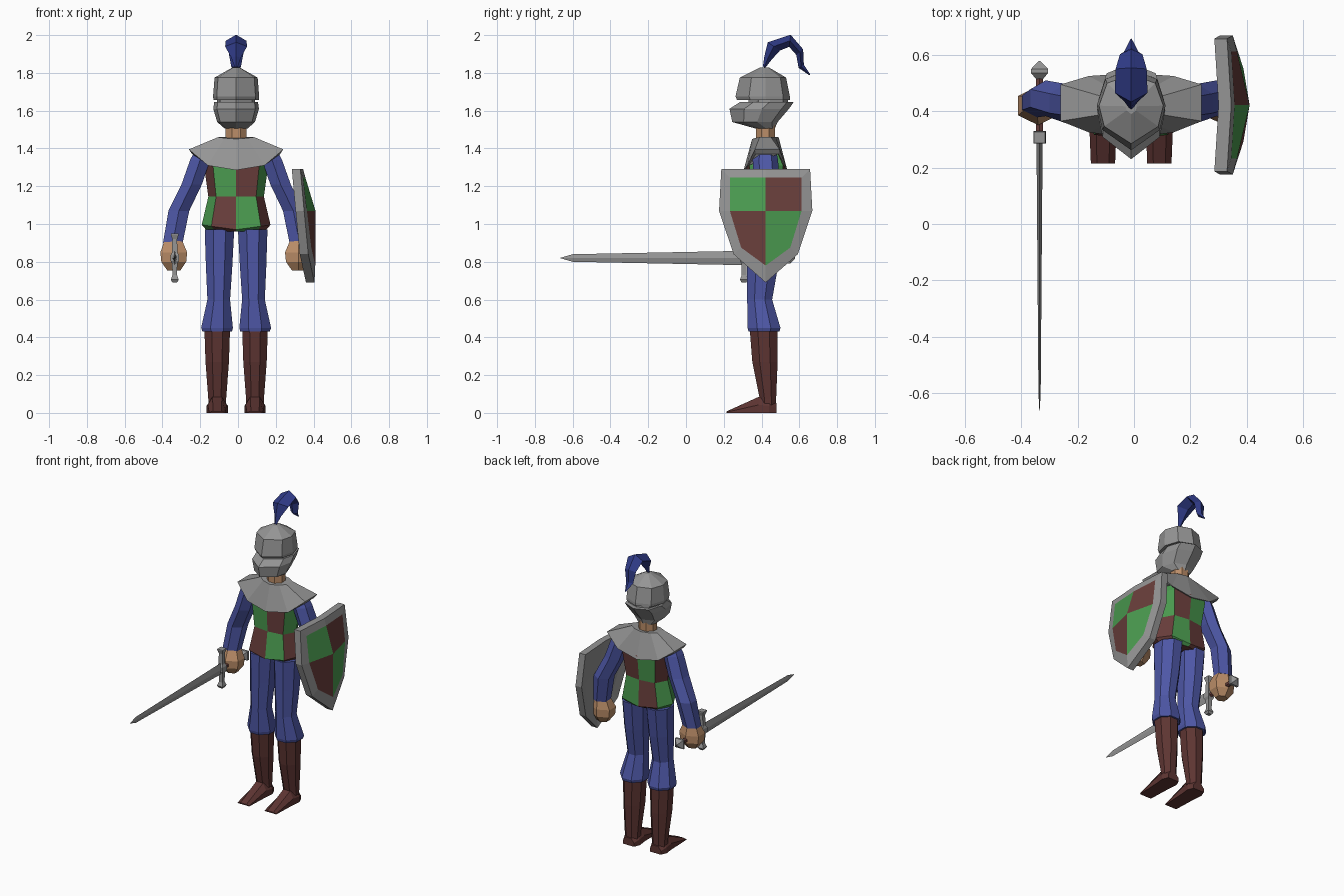
import bpy, bmesh
from math import cos, sin, pi

if "Cube" in bpy.data.objects:
    bpy.data.objects.remove(bpy.data.objects["Cube"])

CX, CY = -0.01, 0.42   # body axis


def material(name, rgb):
    m = bpy.data.materials.new(name)
    m.diffuse_color = (*rgb, 1)
    m.use_nodes = True
    m.node_tree.nodes["Principled BSDF"].inputs["Base Color"].default_value = m.diffuse_color
    return m


GREY = material("steel", (0.3, 0.3, 0.3))
BLUE = material("blue_cloth", (0.075, 0.095, 0.38))
PLUME = material("plume_blue", (0.03, 0.045, 0.25))
GREEN = material("green_cloth", (0.07, 0.33, 0.08))
MAROON = material("maroon_cloth", (0.14, 0.048, 0.044))
BOOT = material("leather", (0.11, 0.035, 0.032))
SKIN = material("skin", (0.5, 0.27, 0.14))


def build(name, verts, faces, mats=(), index=None):
    me = bpy.data.meshes.new(name)
    me.from_pydata(verts, [], faces)
    for m in mats:
        me.materials.append(m)
    if index:
        for p, i in zip(me.polygons, index):
            p.material_index = i
    bm = bmesh.new()
    bm.from_mesh(me)
    bmesh.ops.recalc_face_normals(bm, faces=bm.faces)
    bm.to_mesh(me)
    bm.free()
    ob = bpy.data.objects.new(name, me)
    bpy.context.collection.objects.link(ob)
    return ob


def loft(name, rings, mats=(), color=None, caps=True):
    n = len(rings[0])
    verts = [p for r in rings for p in r]
    faces, index = [], []
    for k in range(len(rings) - 1):
        for i in range(n):
            j = (i + 1) % n
            faces.append((k*n + i, k*n + j, k*n + n + j, k*n + n + i))
            index.append(color(k, i) if color else 0)
    if caps:
        faces += [tuple(range(n)), tuple(range(len(verts) - n, len(verts)))]
        index += [0, 0]
    return build(name, verts, faces, mats, index)


def ring(x, y, z, rx, ry, n=8):
    # flat-sided ring whose extents are exactly rx, ry
    f = 1 / cos(pi / n)
    return [(x + f*rx*cos(2*pi*(i + .5)/n), y + f*ry*sin(2*pi*(i + .5)/n), z) for i in range(n)]


def section(shape, w, yf, yb, z):
    # symmetric ring from a half outline, running front (-1) to back (1)
    m, h = (yf + yb)/2, (yb - yf)/2
    half = [(x*w, m + y*h) for x, y in shape]
    return [(CX + x, y, z) for x, y in half] + [(CX - x, y, z) for x, y in half[-2:0:-1]]


# Legs, boots, arms and hands, mirrored
for s, side in ((-1, "right"), (1, "left")):
    def limb(part, rows, mat, n=8):
        loft(f"{side}_{part}", [ring(CX + s*o, y, z, rx, ry, n) for o, y, z, rx, ry in rows], [mat])

    limb("leg", [(.088, .415, .97, .078, .095), (.09, .405, .78, .07, .083),
                 (.092, .39, .60, .06, .066), (.101, .413, .45, .084, .087),
                 (.1, .413, .43, .078, .082)], BLUE)
    limb("boot", [(.1, .41, .45, .068, .073), (.1, .418, .27, .062, .067),
                  (.1, .434, .07, .047, .043), (.1, .434, 0, .045, .04)], BOOT)
    foot = [(.215, .008, .043), (.385, .085, .05), (.44, .075, .056), (.48, .05, .04)]
    loft(f"{side}_foot", [[(CX + s*.1 + a*w, y, z) for a, z in
                          ((-1, 0), (1, 0), (1, h*.5), (.5, h), (-.5, h), (-1, h*.5))]
                          for y, h, w in foot], [BOOT])
    limb("arm", [(.17, .42, 1.385, .05, .05), (.19, .42, 1.34, .053, .058),
                 (.235, .428, 1.21, .054, .06), (.303, .446, 1.07, .055, .055),
                 (.335, .43, .90, .052, .045)], BLUE, 6)
    limb("hand", [(.333, .43, .925, .042, .038), (.33, .42, .85, .071, .06),
                  (.33, .42, .80, .066, .058), (.33, .42, .755, .035, .03)], SKIN, 6)

# Chequered tunic
BODY = [(0, -1), (.72, -.85), (1, 0), (.72, .85), (0, 1)]
group = [0, 1, 1, 2, 3, 4, 4, 5]
tunic = [section(BODY, *r) for r in ((.15, .33, .50, .96), (.182, .30, .52, .97), (.147, .325, .51, 1.145),
                                     (.17, .32, .53, 1.31), (.14, .34, .50, 1.37))]
tunic[1] = [(x, y, z + .025*abs(x - CX)/.18) for x, y, z in tunic[1]]
loft("tunic", tunic, [MAROON, GREEN], lambda k, i: (group[i] + (k < 2)) % 2)

# Shoulder cape: half outline (x, y, z) of the collar and the hem
collar = [(0, -.07, 1.45), (.06, -.055, 1.455), (.095, -.03, 1.46),
          (.095, .03, 1.46), (.06, .055, 1.46), (0, .07, 1.46)]
hem = [(0, -.115, 1.285), (.15, -.095, 1.31), (.25, -.055, 1.395),
       (.25, .075, 1.395), (.15, .105, 1.32), (0, .115, 1.29)]
under = [(x*.93, y*.92, z - .025 if x > .2 else z) for x, y, z in hem]


def whole(half):
    return [(CX + x, CY + y, z) for x, y, z in half] + [(CX - x, CY + y, z) for x, y, z in half[-2:0:-1]]


loft("shoulder_cape", [whole(collar), whole(hem), whole(under)], [GREY])

# Neck
loft("neck", [ring(CX, CY, z, .055, .05) for z in (1.42, 1.58)], [SKIN])

# Helmet: skull above the slit, visor below it
HELM = [(0, -1), (.84, -.5), (1, .1), (.75, .75), (0, 1)]
loft("helmet_skull", [section(HELM, *r) for r in
     ((.12, .27, .55, 1.657), (.122, .262, .55, 1.675), (.114, .285, .53, 1.775), (.02, .39, .44, 1.828))], [GREY])
loft("helmet_visor", [section(HELM, *r) for r in
     ((.116, .285, .57, 1.645), (.121, .23, .545, 1.61), (.1, .245, .485, 1.54), (.06, .37, .47, 1.505))], [GREY])
loft("helmet_core", [section(HELM, .1, .33, .54, z) for z in (1.63, 1.67)], [GREY])

# Plume: diamond sections along an arc (y, z, half width, dy, dz)
arc = [(.413, 1.83, .008, .006, -.004), (.435, 1.88, .025, .02, -.008), (.465, 1.94, .058, .032, -.022),
       (.55, 1.97, .055, -.004, -.032), (.602, 1.91, .04, -.018, -.015),
       (.61, 1.835, .026, -.014, -.008), (.655, 1.79, .003, -.003, -.002)]
loft("plume", [[(CX - w, y, z), (CX, y - dy, z - dz), (CX + w, y, z), (CX, y + dy, z + dz)]
               for y, z, w, dy, dz in arc], [PLUME])

# Sword, pointing forward
SX, SZ = -.335, .82


def diamond(y, w, h):
    return [(SX - w, y, SZ), (SX, y, SZ - h), (SX + w, y, SZ), (SX, y, SZ + h)]


def square(y, w):
    return [(SX + a*w, y, SZ + b*w) for a, b in ((-1, -1), (1, -1), (1, 1), (-1, 1))]


loft("sword_blade", [diamond(.31, .011, .038), diamond(-.6, .004, .02), diamond(-.665, .0005, .001)], [GREY])
loft("sword_grip", [ring(SX, SZ, y, .013, .013, 6) for y in (.31, .53)], [MAROON])
for v in bpy.data.objects["sword_grip"].data.vertices:
    x, z, y = v.co
    v.co = (x, y, z)
bpy.data.objects["sword_grip"].data.flip_normals()
loft("sword_pommel", [square(.515, .013), square(.535, .03), square(.55, .03), square(.578, .003)], [GREY])
guard = [(-.13, .012), (-.115, .021), (-.09, .012), (-.03, .014), (-.015, .022),
         (.015, .022), (.03, .014), (.1, .013), (.125, .021), (.13, .02)]
loft("sword_guard", [[(SX + a*w, .307 + b*w, SZ + z) for a, b in ((-1, -1), (1, -1), (1, 1), (-1, 1))]
                     for z, w in guard], [GREY])

# Shield: half outlines (x, offset from ridge, z) for the rim and the field
rim = [(.345, 0, 1.29), (.33, .235, 1.29), (.35, .247, 1.07), (.372, .17, .84), (.405, 0, .69)]
field = [(.357, 0, 1.245), (.345, .19, 1.245), (.365, .19, 1.07), (.388, .13, .875), (.409, 0, .78)]
front = rim + field + [(.41, 0, 1.07)]
verts, faces, index = [], [], []
for s in (-1, 1):
    for shift in (0, -.045):
        b = len(verts)
        verts += [(x + shift, .422 + s*y, z) for x, y, z in front]
        lit = 1 if shift == 0 else 0
        for i in range(4):
            faces.append((b + i, b + i + 1, b + i + 6, b + i + 5))
            index.append(0)
            if shift:   # outer edge joining front and back
                faces.append((b + i, b + i + 1, b + i - 10, b + i - 11))
                index.append(0)
        faces += [(b + 5, b + 6, b + 7, b + 10), (b + 10, b + 7, b + 8, b + 9)]
        index += [lit*(1 if s < 0 else 2), lit*(2 if s < 0 else 1)]
shield = build("shield", verts, faces, [GREY, GREEN, MAROON], index)
bm = bmesh.new()
bm.from_mesh(shield.data)
bmesh.ops.remove_doubles(bm, verts=bm.verts, dist=1e-4)
bmesh.ops.recalc_face_normals(bm, faces=bm.faces)
bm.to_mesh(shield.data)
bm.free()
